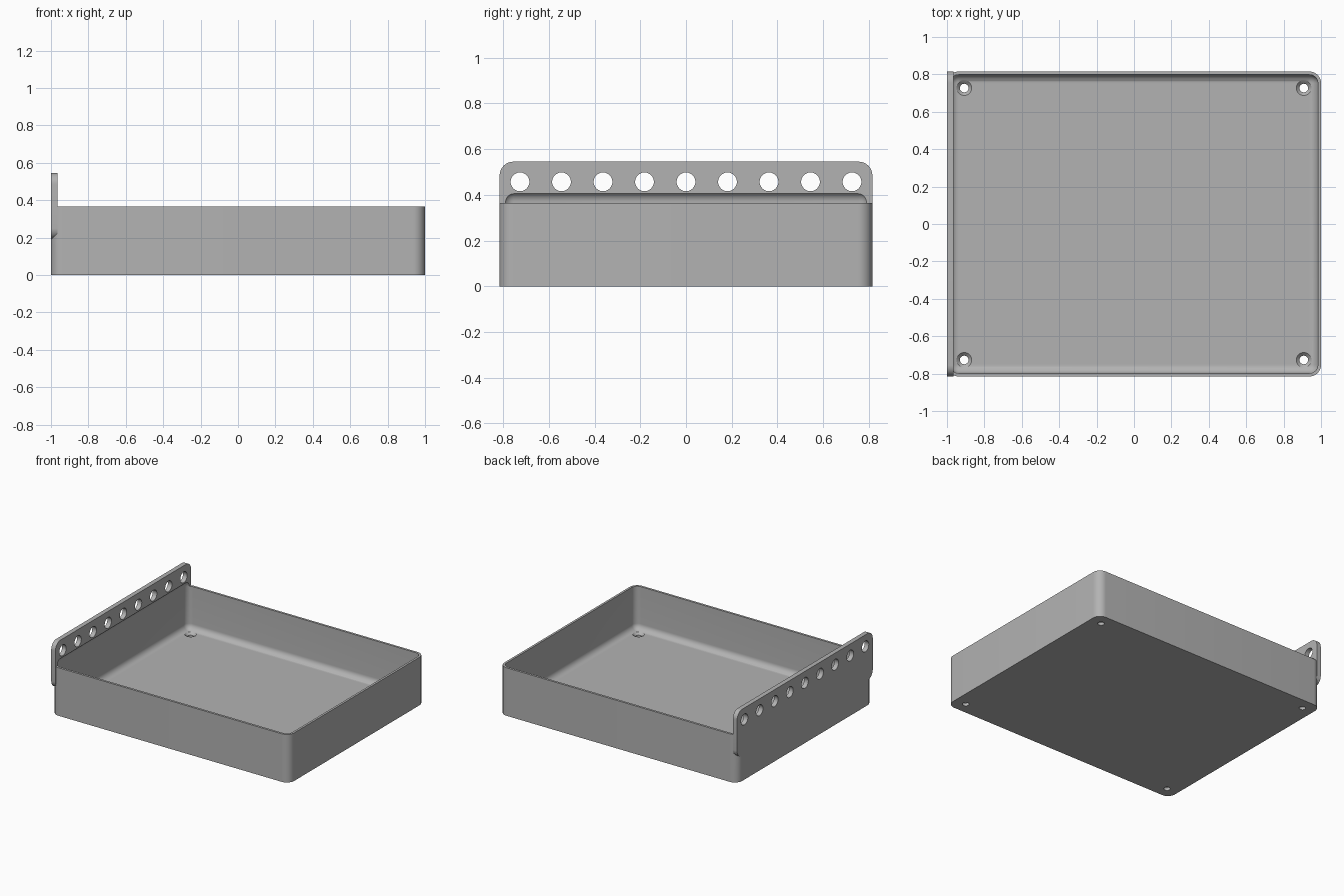
import bpy, bmesh, math
from mathutils import Matrix, Vector

if "Cube" in bpy.data.objects:
    bpy.data.objects.remove(bpy.data.objects["Cube"], do_unlink=True)

HX, HY = 1.0, 0.815          # half footprint
RIM, FLOOR, WALL = 0.365, 0.038, 0.017
PLATE_T, PLATE_LOW, PLATE_TOP = 0.035, 0.19, 0.545
INNER_R = 0.045

grey = bpy.data.materials.new("plain grey")
grey.use_nodes = True
colour = (0.45, 0.45, 0.45, 1)
grey.diffuse_color = colour
grey.node_tree.nodes["Principled BSDF"].inputs["Base Color"].default_value = colour


def finish(bm, name):
    bmesh.ops.recalc_face_normals(bm, faces=bm.faces)
    mesh = bpy.data.meshes.new(name)
    bm.to_mesh(mesh)
    bm.free()
    mesh.materials.append(grey)
    ob = bpy.data.objects.new(name, mesh)
    bpy.context.collection.objects.link(ob)
    return ob


def rounded_box(name, low, high, radius, axis=None, segments=10):
    """Box with the edges along one axis rounded, or all edges when axis is None."""
    low, high = Vector(low), Vector(high)
    bm = bmesh.new()
    bmesh.ops.create_cube(bm, size=1)
    for v in bm.verts:
        v.co = (low + high) / 2 + v.co * (high - low)
    edges = [e for e in bm.edges if axis is None
             or abs((e.verts[0].co - e.verts[1].co)[axis]) > 1e-4]
    bmesh.ops.bevel(bm, geom=edges, offset=radius, segments=segments,
                    profile=0.5, affect='EDGES', clamp_overlap=True)
    return finish(bm, name)


def add_cone(bm, centre, r1, r2, depth, turn=Matrix.Identity(4)):
    bmesh.ops.create_cone(bm, cap_ends=True, segments=40, radius1=r1, radius2=r2,
                          depth=depth, matrix=Matrix.Translation(centre) @ turn)


def combine(target, tool, operation):
    mod = target.modifiers.new("join", 'BOOLEAN')
    mod.operation, mod.object, mod.solver = operation, tool, 'EXACT'
    bpy.context.view_layer.objects.active = target
    bpy.ops.object.modifier_apply(modifier=mod.name)
    bpy.data.objects.remove(tool, do_unlink=True)


# Outer tray body and the raised mounting plate on its right side
tray = rounded_box("tray", (-HX, -HY, 0), (HX, HY, RIM), INNER_R + WALL, axis=2)
plate = rounded_box("mounting_plate", (-HX, -HY, PLATE_LOW),
                    (-HX + PLATE_T, HY, PLATE_TOP), 0.06, axis=0)
combine(tray, plate, 'UNION')

# Hollow with rounded floor edges, which also scoops into the plate
cavity = rounded_box("cavity_cutter", (-HX + WALL, -HY + WALL, FLOOR),
                     (HX - WALL, HY - WALL, 0.414), INNER_R)
combine(tray, cavity, 'DIFFERENCE')

# Row of nine holes through the plate
bm = bmesh.new()
for i in range(-4, 5):
    add_cone(bm, (-HX, i * 0.1815, 0.457), 0.041, 0.041, 0.2,
             Matrix.Rotation(math.pi / 2, 4, 'Y'))
combine(tray, finish(bm, "plate_hole_cutter"), 'DIFFERENCE')

# Countersunk screw holes in the floor corners
for r1, r2, z, depth in ((0.023, 0.023, 0, 0.2), (0.015, 0.053, FLOOR - 0.006, 0.038)):
    bm = bmesh.new()
    for sx in (-1, 1):
        for sy in (-1, 1):
            add_cone(bm, (sx * 0.908, sy * 0.727, z), r1, r2, depth)
    combine(tray, finish(bm, "screw_hole_cutter"), 'DIFFERENCE')

# Smooth rounded surfaces, sharp edges kept
bpy.ops.object.select_all(action='DESELECT')
tray.select_set(True)
bpy.context.view_layer.objects.active = tray
bpy.ops.object.shade_smooth_by_angle(angle=math.radians(30))
